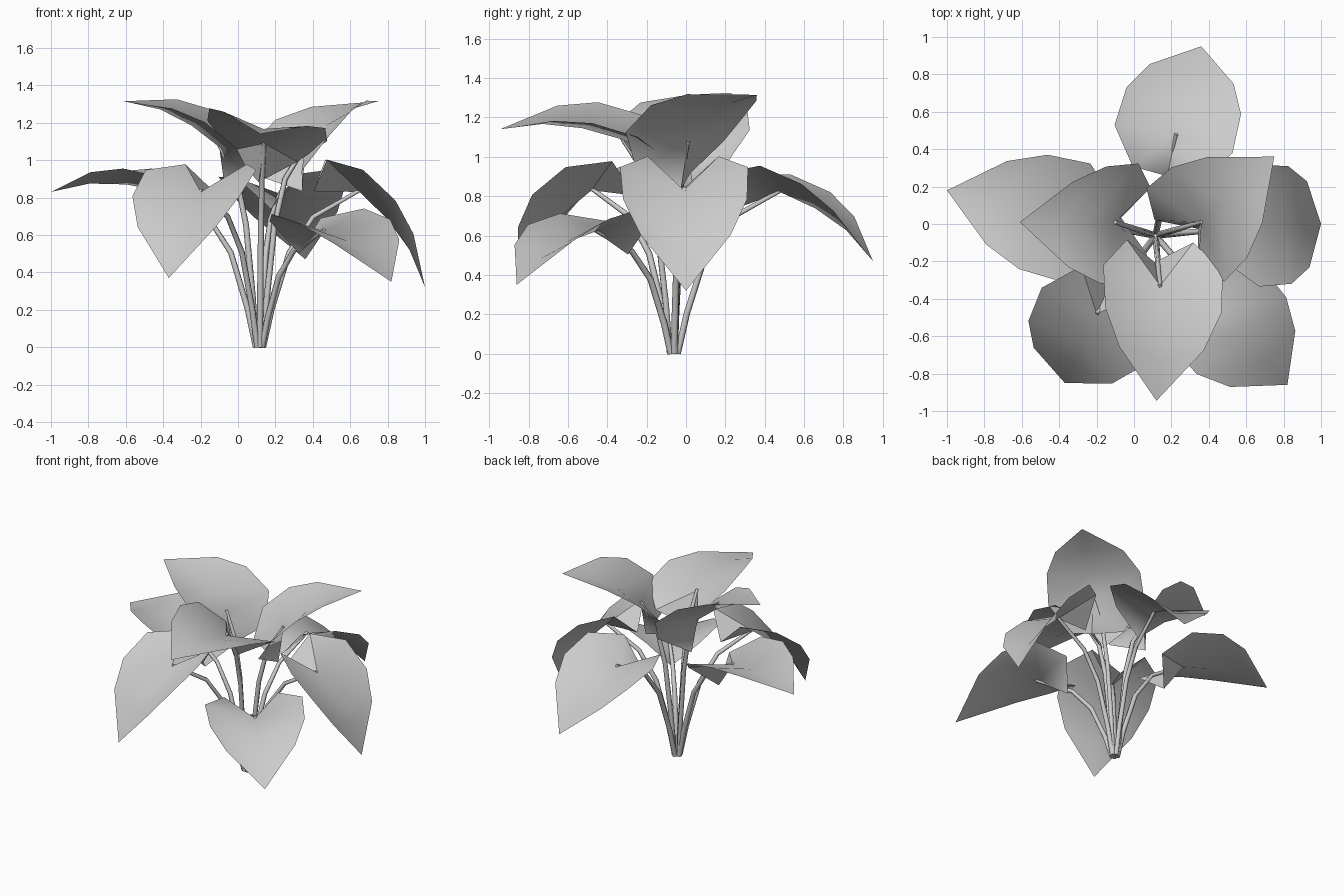
import bpy, math
from mathutils import Vector

if "Cube" in bpy.data.objects:
    bpy.data.objects.remove(bpy.data.objects["Cube"])

# leaf name, stem end, leaf tip, roll (positive lifts the left half)
LEAVES = [
    ("back",        (0.225, 0.48, 0.82),  (0.36, 0.95, 0.47),   -0.08),
    ("left",        (-0.40, 0.03, 0.83),  (-1.00, 0.18, 0.83),   0.00),
    ("upper_left",  (-0.10, 0.01, 1.07),  (-0.61, 0.01, 1.315), -0.12),
    ("upper_right", (0.36, 0.01, 1.07),   (0.75, 0.36, 1.315),  -0.08),
    ("upper_front", (0.14, -0.33, 1.09),  (0.12, -0.945, 1.14), -0.17),
    ("front_left",  (-0.20, -0.48, 0.83), (-0.37, -0.85, 0.37),  0.00),
    ("front_right", (0.46, -0.46, 0.62),  (0.82, -0.86, 0.35),   0.05),
    ("right",       (0.65, -0.01, 0.83),  (1.00, 0.00, 0.32),    0.00),
]
ROOT = Vector((0.115, -0.062, 0))

# heart-shaped half outline: along the midrib, sideways, raised
EDGE = [(-0.24, 0.18, -0.05), (-0.09, 0.325, 0.075),
        (0.14, 0.315, 0.125), (0.34, 0.23, 0.105)]
# midrib from the stem to the tip, then the base folded down behind the stem
MIDRIB = [(0, 0, 0), (0.2, 0, 0.04), (0.4, 0, 0.045), (0.61, 0, 0),
          (-0.14, 0, -0.20)]


def make_leaf(name, base, tip, roll):
    base, tip = Vector(base), Vector(tip)
    u = (tip - base).normalized()
    k = (tip - base).length / 0.61
    s = Vector((0, 0, 1)).cross(u).normalized()
    n = u.cross(s)
    s, n = (s * math.cos(roll) + n * math.sin(roll),
            n * math.cos(roll) - s * math.sin(roll))
    pts = MIDRIB + EDGE + [(a, -b, c) for a, b, c in EDGE]
    verts = [base + u * a * k + s * b + n * c for a, b, c in pts]
    faces = []
    for o in (5, 9):
        half = [(0, o, 4), (0, o + 1, o), (0, 1, o + 2, o + 1),
                (1, 2, o + 3, o + 2), (2, 3, o + 3)]
        faces += half if o == 5 else [f[::-1] for f in half]
    me = bpy.data.meshes.new(name)
    me.from_pydata(verts, [], faces)
    ob = bpy.data.objects.new(name, me)
    bpy.context.collection.objects.link(ob)
    bpy.context.view_layer.objects.active = ob
    ob.select_set(True)
    bpy.ops.object.shade_smooth_by_angle(angle=math.radians(35))
    ob.select_set(False)


def make_stem(name, end):
    end = Vector(end)
    out = Vector((end.x - ROOT.x, end.y - ROOT.y, 0))
    foot = ROOT + out.normalized() * 0.02
    cu = bpy.data.curves.new(name, 'CURVE')
    cu.dimensions = '3D'
    cu.bevel_depth = 0.017
    cu.bevel_resolution = 1
    cu.use_fill_caps = True
    sp = cu.splines.new('POLY')
    # rises steeply, then arches outward to the leaf
    path = [(0, 0, 1.0), (0.09, 0.25, 1.0), (0.27, 0.61, 0.95),
            (0.52, 0.84, 0.85), (1, 1.01, 0.65)]
    sp.points.add(len(path) - 1)
    for p, (h, v, r) in zip(sp.points, path):
        x = foot.x + (end.x - foot.x) * h
        y = foot.y + (end.y - foot.y) * h
        p.co = (x, y, end.z * v, 1)
        p.radius = r
    bpy.context.collection.objects.link(bpy.data.objects.new(name, cu))


# eight leaves, each on its own stem
for name, base, tip, roll in LEAVES:
    make_leaf(name + "_leaf", base, tip, roll)
    make_stem(name + "_stem", base)
